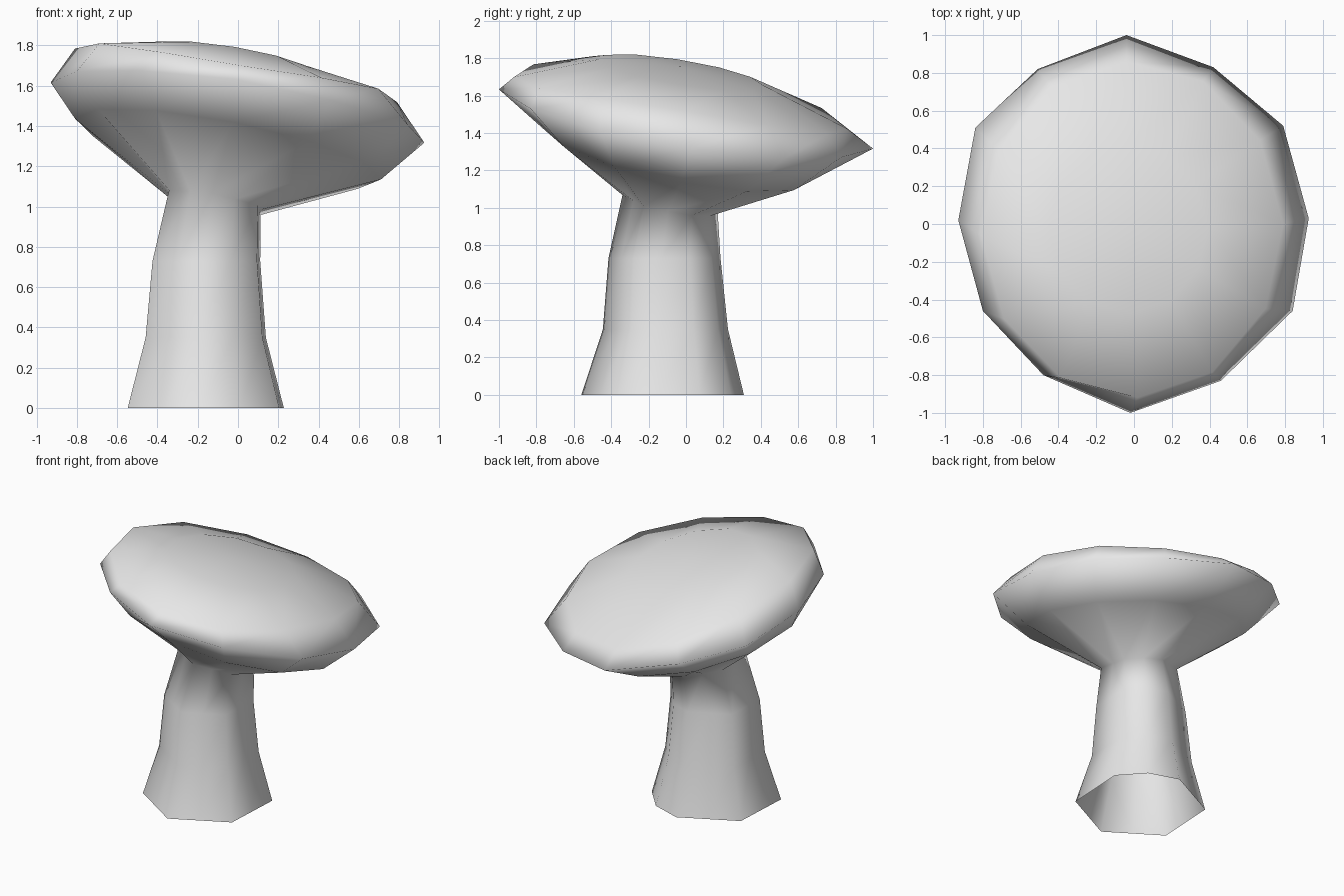
import bpy
import bmesh
from math import sin, cos, radians

cube = bpy.data.objects.get("Cube")
if cube:
    bpy.data.objects.remove(cube, do_unlink=True)

SIDES = 12
TILT = 0.16


def cap_height(x, y):
    """Height of the tilted plane that holds the cap's rim."""
    return 1.47 - TILT * (x + y)


def stem_ring(cx, cy, radius, z, tilt=0.0):
    """Six-sided section with edge midpoints, one of them pushed out to a corner."""
    ring = []
    for k in range(SIDES):
        a = radians(30 * k - 3)
        r = radius if k % 2 or k == 2 else radius * cos(radians(30))
        dx, dy = r * cos(a), r * sin(a)
        ring.append((cx + dx, cy + dy, z - tilt * (dx + dy)))
    return ring


def cap_ring(rx, ry, cx, cy, height, dip=0.0, lean=0.0):
    """Oval section offset from the rim plane, with an optional dip front and back."""
    ring = []
    for k in range(SIDES):
        a = radians(30 * k + 2)
        x, y = cx + rx * cos(a), cy + ry * sin(a)
        offset = height - dip * sin(a) ** 2 - lean * (cos(a) + sin(a))
        ring.append((x, y, cap_height(x, y) + offset))
    return ring


# Slightly uneven twelve-sided rim
rim = [(0.925, 0.03), (0.79, 0.52), (0.42, 0.83), (-0.04, 1.0),
       (-0.51, 0.82), (-0.84, 0.51), (-0.93, 0.02), (-0.80, -0.46),
       (-0.48, -0.80), (-0.02, -1.0), (0.46, -0.83), (0.84, -0.46)]

# Flared stem, neck, underside, rim and dome, from bottom to top
rings = [
    stem_ring(-0.16, -0.125, 0.435, 0.0),
    stem_ring(-0.16, -0.11, 0.335, 0.35),
    stem_ring(-0.157, -0.115, 0.30, 0.73),
    stem_ring(-0.115, -0.085, 0.255, 1.02, 0.18),
    cap_ring(0.76, 0.71, -0.05, -0.05, -0.20, lean=0.025),
    [(x, y, cap_height(x, y)) for x, y in rim],
    cap_ring(0.80, 0.89, -0.01, -0.03, 0.175, dip=0.09),
    cap_ring(0.42, 0.44, -0.03, -0.03, 0.245),
]

# Loft the sections; the stem stays open underneath
bm = bmesh.new()
loops = [[bm.verts.new(p) for p in ring] for ring in rings]
for low, high in zip(loops, loops[1:]):
    for i in range(SIDES):
        j = (i + 1) % SIDES
        bm.faces.new((low[i], low[j], high[j], high[i]))
crown = bm.verts.new((-0.03, -0.03, cap_height(-0.03, -0.03) + 0.275))
for i in range(SIDES):
    bm.faces.new((loops[-1][i], loops[-1][(i + 1) % SIDES], crown))
for face in bm.faces:
    face.smooth = True

mesh = bpy.data.meshes.new("mushroom_shell")
bm.to_mesh(mesh)
bm.free()
mushroom = bpy.data.objects.new("mushroom_shell", mesh)
bpy.context.collection.objects.link(mushroom)

# Plain pale grey all over
grey = bpy.data.materials.new("pale_grey")
grey.use_nodes = True
grey.diffuse_color = (0.8, 0.8, 0.8, 1)
grey.node_tree.nodes["Principled BSDF"].inputs["Base Color"].default_value = (0.8, 0.8, 0.8, 1)
mesh.materials.append(grey)
